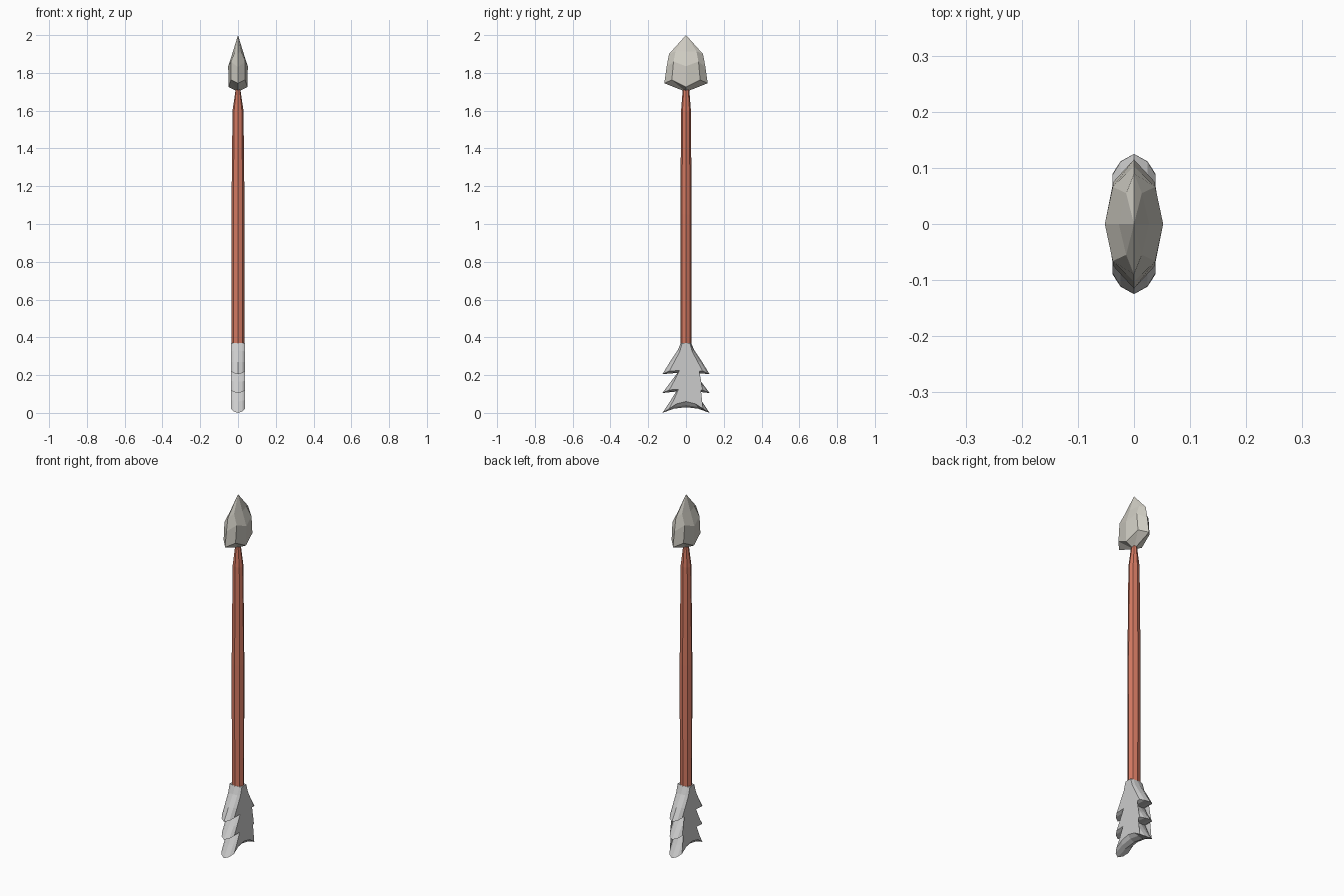
import bpy, bmesh, math
from mathutils import Vector

if "Cube" in bpy.data.objects:
    bpy.data.objects.remove(bpy.data.objects["Cube"])


def loft(name, rings, color=None):
    """Join equal-length rings of points with quads and close both ends."""
    bm = bmesh.new()
    loops = [[bm.verts.new(p) for p in ring] for ring in rings]
    n = len(loops[0])
    for a, b in zip(loops, loops[1:]):
        for i in range(n):
            j = (i + 1) % n
            bm.faces.new((a[i], a[j], b[j], b[i]))
    caps = [bm.faces.new(loops[0]), bm.faces.new(loops[-1])]
    bmesh.ops.triangulate(bm, faces=caps)
    bmesh.ops.remove_doubles(bm, verts=bm.verts, dist=0.0002)
    bmesh.ops.recalc_face_normals(bm, faces=bm.faces)
    mesh = bpy.data.meshes.new(name)
    bm.to_mesh(mesh)
    bm.free()
    obj = bpy.data.objects.new(name, mesh)
    bpy.context.collection.objects.link(obj)
    if color:
        mat = bpy.data.materials.new(name + "_material")
        mat.diffuse_color = (*color, 1)
        mat.use_nodes = True
        mat.node_tree.nodes["Principled BSDF"].inputs["Base Color"].default_value = mat.diffuse_color
        mesh.materials.append(mat)
    return obj


# Shaft: slightly oval octagonal rod, tapering where it enters the head
def oval(rx, ry, z):
    return [(rx * math.cos(math.tau * i / 8), ry * math.sin(math.tau * i / 8), z)
            for i in range(8)]


loft("shaft", [oval(0.034, 0.028, 0.30), oval(0.035, 0.03, 1.05),
               oval(0.029, 0.026, 1.60), oval(0.010, 0.016, 1.73)],
     (0.65, 0.19, 0.12))


# Head: chipped stone blade, each ring given by its ridge, shoulder and rim
def stone_ring(ridge, shoulder, rim):
    (rx, rz), (sx, sy, sz), (ey, ez) = ridge, shoulder, rim
    return [(rx, 0, rz), (sx, sy, sz), (0, ey, ez), (-sx, sy, sz),
            (-rx, 0, rz), (-sx, -sy, sz), (0, -ey, ez), (sx, -sy, sz)]


loft("arrow_head", [
    stone_ring((0.0003, 1.70), (0.0002, 0.0002, 1.70), (0.0003, 1.70)),
    stone_ring((0.050, 1.725), (0.037, 0.075, 1.763), (0.115, 1.745)),
    stone_ring((0.052, 1.835), (0.038, 0.066, 1.86), (0.103, 1.83)),
    stone_ring((0.027, 1.912), (0.014, 0.055, 1.915), (0.090, 1.90)),
    stone_ring((0.00001, 2.0), (0.00001, 0.00001, 2.0), (0.00001, 2.0)),
], (0.62, 0.60, 0.54))

# Fletching: barbed half outlines (y, z) at the centre plane and at the side
outer = [(0.027, 0.37), (0.045, 0.33), (0.085, 0.27), (0.125, 0.205),
         (0.045, 0.212), (0.080, 0.165), (0.125, 0.105),
         (0.052, 0.113), (0.085, 0.060), (0.125, 0.0), (0.065, 0.022)]
side = [(0.020, 0.37), (0.033, 0.325), (0.062, 0.27), (0.088, 0.222),
        (0.035, 0.224), (0.062, 0.170), (0.088, 0.122),
        (0.040, 0.124), (0.064, 0.070), (0.090, 0.022), (0.050, 0.048)]


def fletch_layer(x, t):
    half = [Vector(a).lerp(Vector(b), t) for a, b in zip(outer, side)]
    bottom = 0.03 + 0.03 * t
    return ([(x, p.x, p.y) for p in half] + [(x, 0, bottom)] +
            [(x, -p.x, p.y) for p in reversed(half)])


loft("fletching", [fletch_layer(x, t) for x, t in
                   ((-0.038, 1), (-0.024, 0.38), (0, 0), (0.024, 0.38), (0.038, 1))])
